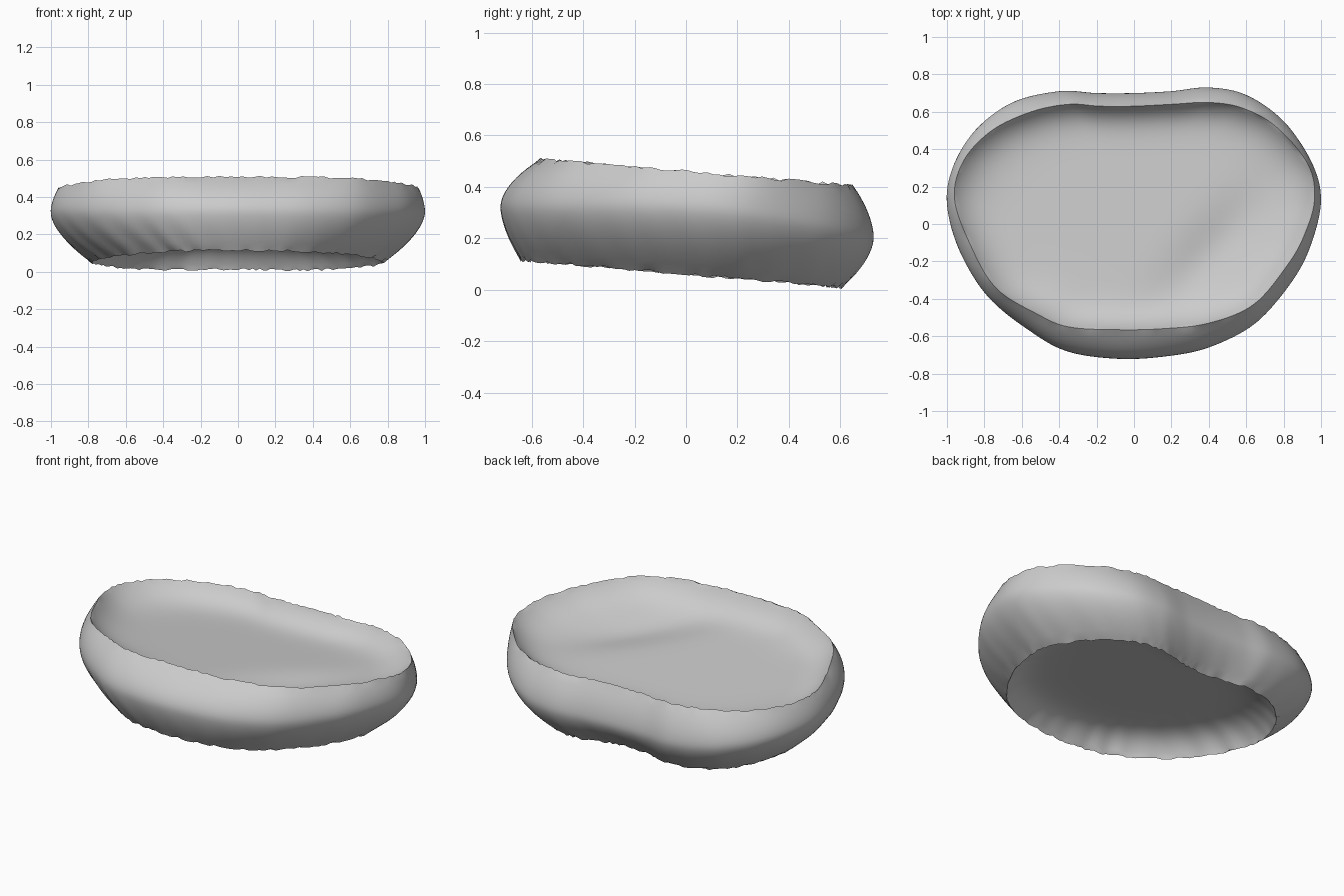
import bpy, bmesh, math, random
from mathutils import Vector

random.seed(4)
cube = bpy.data.objects.get("Cube")
if cube:
    bpy.data.objects.remove(cube)

grey = bpy.data.materials.new("soft grey")
grey.use_nodes = True
grey.diffuse_color = (0.6, 0.6, 0.6, 1)
grey.node_tree.nodes["Principled BSDF"].inputs["Base Color"].default_value = (0.6, 0.6, 0.6, 1)

# Kidney outlines with matching points, starting at the back notch
WIDEST = [(0, .7), (-.2, .7), (-.4, .71), (-.65, .65), (-.85, .5), (-.97, .3), (-1, .1), (-.93, -.15),
          (-.78, -.39), (-.56, -.57), (-.36, -.68), (-.1, -.72), (.15, -.71), (.4, -.66), (.65, -.53),
          (.85, -.3), (.95, -.1), (1, .13), (.95, .33), (.8, .55), (.6, .69), (.4, .73), (.2, .71)]
TOP = [(0, .63), (-.18, .63), (-.35, .64), (-.55, .6), (-.76, .5), (-.91, .34), (-.96, .14), (-.88, -.1),
       (-.74, -.34), (-.52, -.48), (-.35, -.55), (-.1, -.565), (.15, -.56), (.4, -.53), (.64, -.43),
       (.82, -.22), (.91, -.06), (.965, .13), (.93, .32), (.76, .52), (.58, .62), (.4, .65), (.2, .64)]
STEPS = 8
COUNT = len(WIDEST) * STEPS


def smooth_loop(points):
    """Closed Catmull-Rom curve through the points."""
    pts = [Vector(p) for p in points]
    n = len(pts)
    out = []
    for i in range(n):
        a, b, c, d = (pts[(i + k) % n] for k in (-1, 0, 1, 2))
        for s in range(STEPS):
            t = s / STEPS
            out.append(0.5 * (2 * b + (c - a) * t + (2 * a - 5 * b + 4 * c - d) * t ** 2
                              + (3 * b - a - 3 * c + d) * t ** 3))
    return out


widest, top = smooth_loop(WIDEST), smooth_loop(TOP)
# The lower opening is narrower, with a deeper notch at the back
bottom = []
for p in widest:
    notch = 0.04 * math.exp(-(p.x / 0.3) ** 2) if p.y > 0 else 0
    bottom.append(Vector((p.x * 0.78, p.y * (0.84 if p.y > 0 else 0.89) - notch)))


def tilt(y):
    return 0.26 - 0.085 * y


def wall_point(i, t):
    """Point on the bulging wall; t runs from -1 (lower rim) to 1 (upper rim)."""
    p = widest[i]
    bulge = 0.35 * abs(p.x) ** 3
    if t > bulge:
        p = p.lerp(top[i], ((t - bulge) / (1 - bulge)) ** 1.8)
    else:
        drop = (bulge - t) / (1 + bulge)
        folds = 0.007 if p.x < -0.2 and p.y < 0 else 0.002
        p = p.lerp(bottom[i], drop ** 1.7) * (1 + folds * drop * math.sin(i * 1.1 + 3 * t))
    return Vector((p.x, p.y, tilt(p.y) + 0.2 * t))


def build(name, rings, centre=None):
    bm = bmesh.new()
    loops = [[bm.verts.new(p) for p in ring] for ring in rings]
    for low, high in zip(loops, loops[1:]):
        for i in range(COUNT):
            j = (i + 1) % COUNT
            bm.faces.new((low[i], low[j], high[j], high[i]))
    if centre is not None:
        mid = bm.verts.new(centre)
        for i in range(COUNT):
            bm.faces.new((loops[-1][i], loops[-1][(i + 1) % COUNT], mid))
    bmesh.ops.recalc_face_normals(bm, faces=bm.faces)
    mesh = bpy.data.meshes.new(name)
    bm.to_mesh(mesh)
    bm.free()
    mesh.materials.append(grey)
    for f in mesh.polygons:
        f.use_smooth = True
    obj = bpy.data.objects.new(name, mesh)
    bpy.context.collection.objects.link(obj)


# Bulging side wall with slightly ragged rims
LEVELS = 20
wall_rings = [[wall_point(i, 2 * k / LEVELS - 1) for i in range(COUNT)] for k in range(LEVELS + 1)]
for ring in (wall_rings[0], wall_rings[-1]):
    for p in ring:
        p.z += random.uniform(-0.006, 0.006)
build("side_wall", wall_rings)


def valley(x, y):
    """Soft diagonal crease across the dish."""
    across = (x - 0.42) * 0.75 - (y + 0.15) * 0.65
    along = (x - 0.42) * 0.65 + (y + 0.15) * 0.75
    return 0.035 * math.exp(-(across / 0.15) ** 2 - (along / 0.4) ** 2)


def build_dish(name, rim, side, depth, crease):
    """Hollow sheet that drops steeply from a rim; side is 1 above, -1 below."""
    def height(x, y, s):
        sag = depth * (1 - s ** 9) + crease * valley(x, y) * (1 - s ** 6)
        return tilt(y) + side * (0.2 - sag)

    rings = [rim]
    for k in range(1, 40):
        s = (1 - k / 40) ** 0.5 if k < 20 else (1 - k / 40) * 2 ** 0.5
        ring = []
        for p in rim:
            x, y = p.x * s, 0.03 + (p.y - 0.03) * s
            ring.append((x, y, height(x, y, s)))
        rings.append(ring)
    build(name, rings, (0, 0.03, height(0, 0.03, 0)))


# Hollow upper and lower faces
build_dish("upper_dish", wall_rings[-1], 1, 0.12, 1)
build_dish("lower_dish", wall_rings[0], -1, 0.13, 0)
